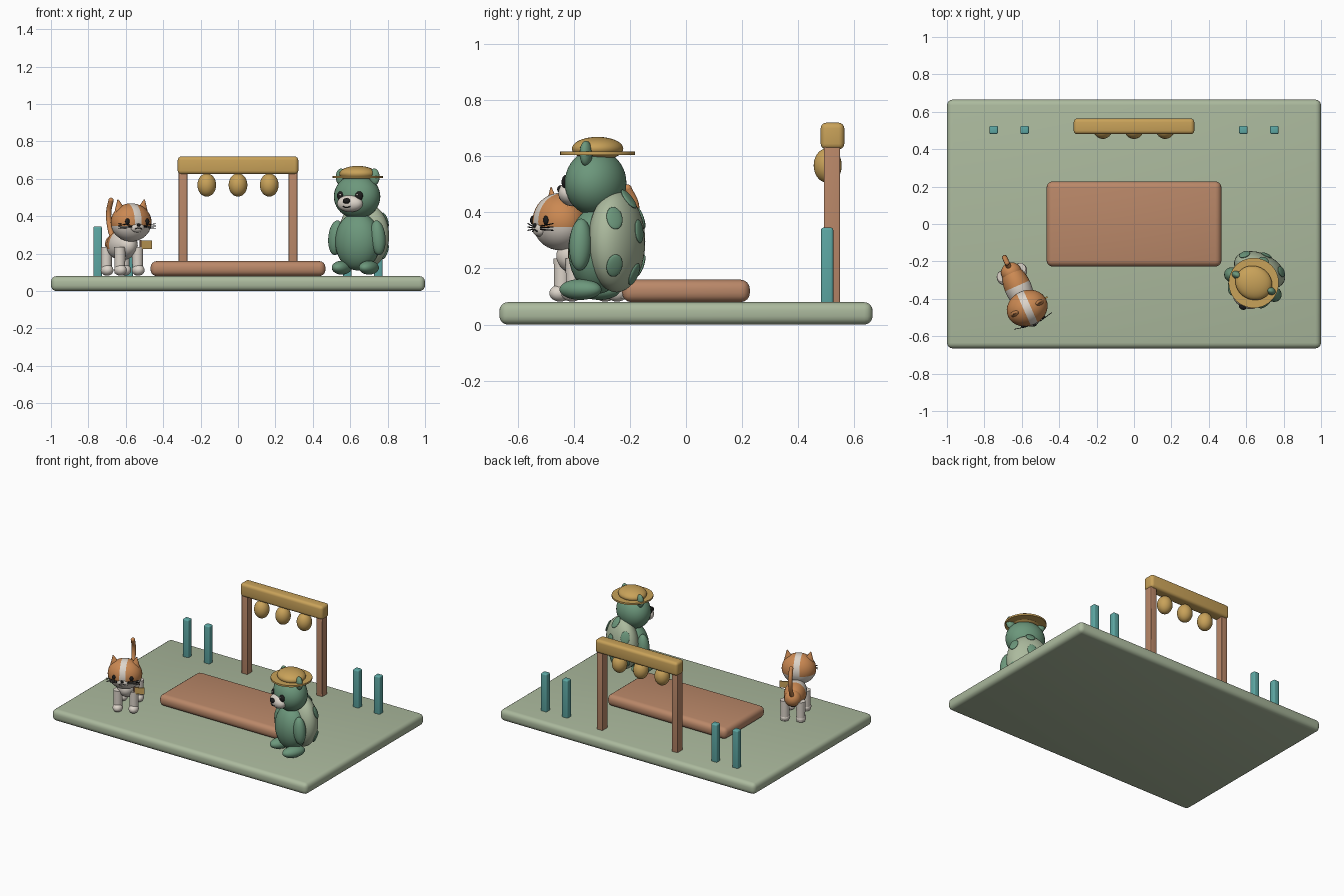
import bpy, bmesh, math
from mathutils import Matrix, Vector

if "Cube" in bpy.data.objects:
    bpy.data.objects.remove(bpy.data.objects["Cube"], do_unlink=True)


def material(name, rgb):
    m = bpy.data.materials.new(name)
    m.use_nodes = True
    m.diffuse_color = (*rgb, 1)
    m.node_tree.nodes["Principled BSDF"].inputs["Base Color"].default_value = (*rgb, 1)
    return m


SAGE = material("sage", (.41, .49, .34))
GREEN = material("leaf green", (.15, .31, .2))
WOOD = material("wood", (.49, .245, .14))
GOLD = material("gold", (.58, .36, .1))
TEAL = material("teal", (.11, .39, .37))
ORANGE = material("orange fur", (.6, .25, .085))
CREAM = material("cream", (.72, .66, .59))
BLACK = material("black", (.012, .012, .012))

WORLD = Matrix.Identity(4)


def finish(name, bm, mat, frame=WORLD, rule=None, second=None):
    """Turn a bmesh into a named object; rule picks faces of the second colour."""
    mesh = bpy.data.meshes.new(name)
    if rule:
        for f in bm.faces:
            f.material_index = int(rule(f.calc_center_median()))
    bm.to_mesh(mesh)
    bm.free()
    mesh.materials.append(mat)
    if second:
        mesh.materials.append(second)
    ob = bpy.data.objects.new(name, mesh)
    bpy.context.collection.objects.link(ob)
    ob.matrix_world = frame
    bpy.ops.object.select_all(action='DESELECT')
    ob.select_set(True)
    bpy.context.view_layer.objects.active = ob
    bpy.ops.object.shade_smooth_by_angle(angle=math.radians(40))
    return ob


def box(name, center, size, mat, bevel=0, frame=WORLD):
    bm = bmesh.new()
    bmesh.ops.create_cube(bm, size=1, matrix=Matrix.Translation(center) @ Matrix.Diagonal((*size, 1)))
    if bevel:
        bmesh.ops.bevel(bm, geom=bm.edges[:], offset=bevel, segments=4, profile=.5, affect='EDGES')
    return finish(name, bm, mat, frame)


def ball(name, center, radii, mat, frame=WORLD, turn=WORLD, cuts=(), rule=None, second=None):
    bm = bmesh.new()
    bmesh.ops.create_uvsphere(bm, u_segments=32, v_segments=20, radius=1,
                              matrix=turn @ Matrix.Diagonal((*radii, 1)))
    for co, no in cuts:
        bmesh.ops.bisect_plane(bm, geom=bm.verts[:] + bm.edges[:] + bm.faces[:],
                               plane_co=co, plane_no=no)
    return finish(name, bm, mat, frame @ Matrix.Translation(center), rule, second)


def cone(name, center, r1, r2, depth, mat, frame=WORLD, turn=WORLD, sides=32):
    bm = bmesh.new()
    bmesh.ops.create_cone(bm, cap_ends=True, segments=sides, radius1=r1, radius2=r2,
                          depth=depth, matrix=turn)
    return finish(name, bm, mat, frame @ Matrix.Translation(center))


def tube(name, points, radius, mat, frame=WORLD):
    curve = bpy.data.curves.new(name, 'CURVE')
    curve.dimensions = '3D'
    curve.bevel_depth = radius
    curve.use_fill_caps = True
    curve.resolution_u = 8
    sp = curve.splines.new('BEZIER')
    sp.bezier_points.add(len(points) - 1)
    for p, co in zip(sp.bezier_points, points):
        p.co = co
        p.handle_left_type = p.handle_right_type = 'AUTO'
    curve.materials.append(mat)
    ob = bpy.data.objects.new(name, curve)
    bpy.context.collection.objects.link(ob)
    ob.matrix_world = frame
    return ob


SIDES = (("left", 1), ("right", -1))

# Ground slab and low stage
box("ground_slab", (0, 0, .04), (2, 1.33, .08), SAGE, .03)
box("stage", (0, 0, .12), (.935, .455, .08), WOOD, .033)

# Lantern gate
box("gate_beam", (0, .522, .672), (.645, .084, .095), GOLD, .02)
for side, s in SIDES:
    box(side + "_gate_post", (s * .294, .52, .355), (.046, .058, .57), WOOD, .005)
    for n, x in (("inner", .585), ("outer", .75)):
        box(f"{side}_{n}_bollard", (s * x, .503, .208), (.046, .044, .275), TEAL, .009)
for i in (-1, 0, 1):
    ball(f"lantern_{i + 2}", (i * .167, .505, .567), (.05, .05, .062), GOLD)

# Bear with a shell and a straw hat, turned towards the stage
bear = Matrix.Translation((.64, -.315, 0)) @ Matrix.Rotation(math.radians(-25), 4, 'Z')
ball("bear_body", (0, 0, .265), (.125, .1, .155), GREEN, bear)
ball("bear_head", (0, -.008, .505), (.128, .106, .118), GREEN, bear)
shell_c, shell_r = Vector((0, .075, .295)), Vector((.145, .09, .18))
ball("bear_shell", shell_c, shell_r, SAGE, bear)
ball("bear_muzzle", (0, -.098, .468), (.073, .045, .046), CREAM, bear)
ball("bear_nose", (0, -.142, .482), (.021, .014, .015), BLACK, bear)
tube("bear_mouth", [(-.022, -.138, .452), (0, -.142, .446), (.022, -.138, .452)], .003, BLACK, bear)
for side, s in SIDES:
    ball(f"bear_{side}_eye", (s * .052, -.098, .507), (.023, .016, .027), BLACK, bear,
         Matrix.Rotation(s * .3, 4, 'Y'))
    ball(f"bear_{side}_eye_glint", (s * .05, -.113, .515), (.005, .004, .005), CREAM, bear)
    ball(f"bear_{side}_ear", (s * .098, 0, .61), (.03, .021, .045), GREEN, bear)
    ball(f"bear_{side}_arm", (s * .123, -.01, .285), (.042, .04, .093), GREEN, bear,
         Matrix.Rotation(-s * .1, 4, 'Y'))
    ball(f"bear_{side}_foot", (s * .08, -.03, .125), (.046, .08, .037), GREEN, bear)

# Shell spots lie flat on the shell surface
spots = [(0, 12)] + [(a, e) for a in (-58, 58) for e in (-28, 28)] + [(0, 58), (0, -40)]
for i, (a, e) in enumerate(spots):
    a, e = math.radians(a), math.radians(e)
    d = Vector((math.sin(a) * math.cos(e), math.cos(a) * math.cos(e), math.sin(e)))
    normal = Vector(d[k] / shell_r[k] for k in range(3))
    turn = normal.to_track_quat('Z', 'Y').to_matrix().to_4x4()
    ball(f"shell_spot_{i + 1}", shell_c + Vector(d[k] * shell_r[k] for k in range(3)),
         (.03, .042, .009), GREEN, bear, turn)

cone("hat_brim", (0, 0, .61), .134, .134, .012, GOLD, bear, sides=40)
ball("hat_crown", (0, 0, .627), (.1, .09, .042), GOLD, bear)

# Cat, turned towards the stage
cat = Matrix.Translation((-.62, -.34, 0)) @ Matrix.Rotation(math.radians(24), 4, 'Z')
ball("cat_body", (0, 0, .245), (.072, .13, .08), CREAM, cat,
     cuts=[((0, .01, 0), (0, 1, 0)), ((0, 0, -.02), (0, 0, 1))],
     rule=lambda c: c.y > .01 and c.z > -.02, second=ORANGE)
ball("cat_rump_patch", (0, .088, .25), (.055, .055, .055), ORANGE, cat)
ball("cat_head", (0, -.12, .367), (.112, .095, .102), CREAM, cat,
     cuts=[((.02, 0, 0), (1, 0, 0)), ((-.02, 0, 0), (1, 0, 0)), ((0, 0, -.02), (0, 0, 1))],
     rule=lambda c: abs(c.x) > .02 and c.z > -.02, second=ORANGE)
ball("cat_muzzle", (0, -.2, .34), (.04, .02, .026), CREAM, cat)
ball("cat_nose", (0, -.219, .353), (.011, .007, .008), BLACK, cat)
tube("cat_mouth", [(-.02, -.217, .332), (0, -.22, .338), (.02, -.217, .332)], .0025, BLACK, cat)
for side, s in SIDES:
    ball(f"cat_{side}_eye", (s * .057, -.2, .372), (.013, .009, .016), BLACK, cat)
    cone(f"cat_{side}_ear", (s * .07, -.12, .453), .038, .003, .075, ORANGE, cat,
         Matrix.Rotation(s * .2, 4, 'Y') @ Matrix.Diagonal((1, .6, 1, 1)), 24)
    for i, rise in enumerate((-.012, 0, .012)):
        tube(f"cat_{side}_whisker_{i + 1}",
             [(s * .035, -.212, .345 + rise / 2), (s * .11, -.195, .348 + rise)], .002, BLACK, cat)
    for end, y in (("front", -.088), ("back", .088)):
        cone(f"cat_{end}_{side}_leg", (s * .052, y, .165), .028, .03, .14, CREAM, cat)
        ball(f"cat_{end}_{side}_paw", (s * .052, y - .008, .112), (.033, .039, .03), CREAM, cat)
tube("cat_tail", [(0, .11, .27), (0, .16, .34), (0, .175, .42), (0, .145, .485)], .014, ORANGE, cat)
ball("cat_tail_tip", (0, .145, .485), (.014, .014, .014), ORANGE, cat)

# Small flag carried beside the cat
cone("flag_pole", (.06, -.11, .198), .005, .005, .15, WOOD, cat, sides=12)
box("flag", (.094, -.11, .248), (.062, .008, .045), GOLD, 0, cat)
